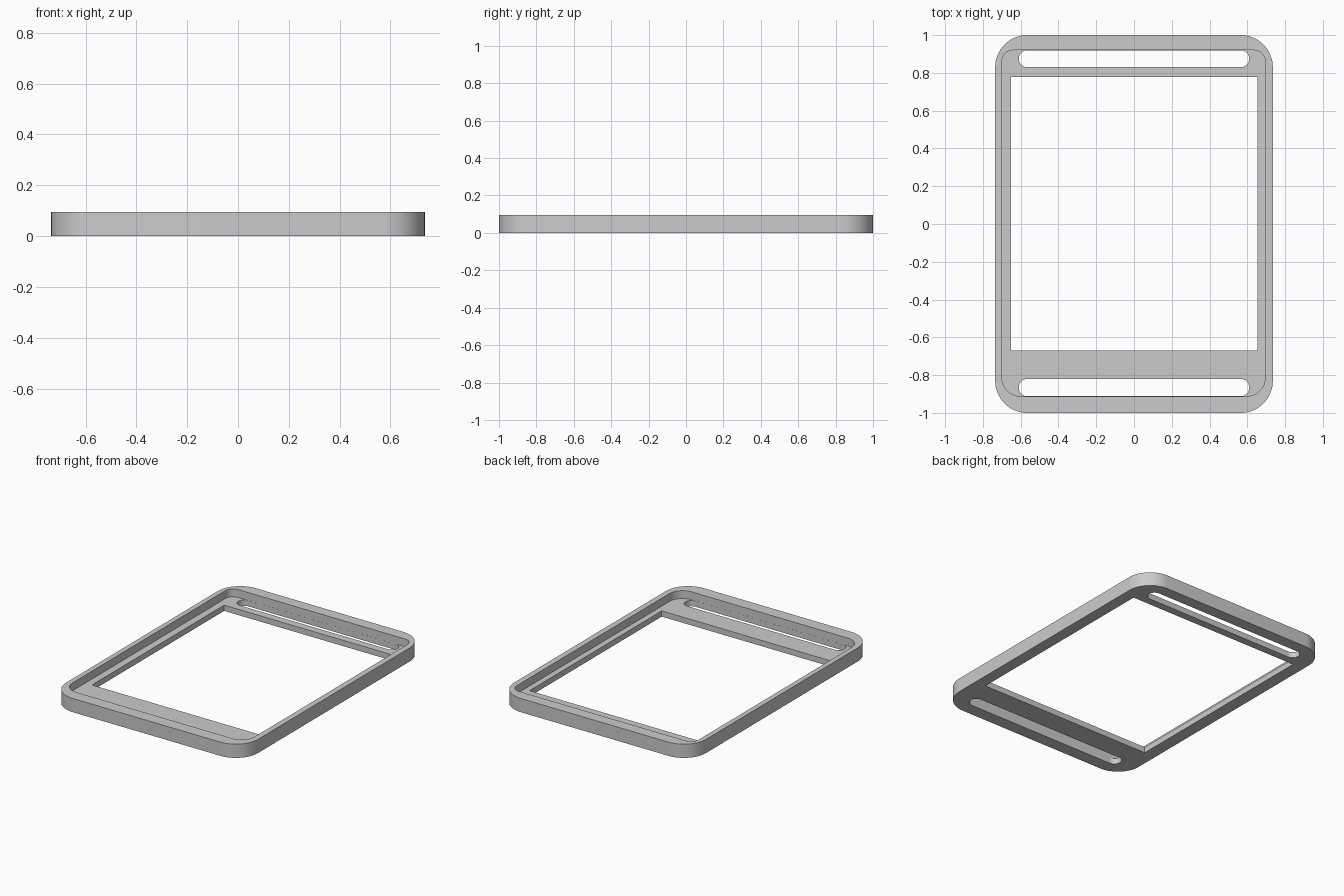
import bpy, bmesh, math

cube = bpy.data.objects.get("Cube")
if cube:
    bpy.data.objects.remove(cube, do_unlink=True)

HEIGHT = 0.095
FLOOR = 0.04

grey = bpy.data.materials.new("plain grey")
grey.use_nodes = True
colour = (0.6, 0.6, 0.6, 1)
grey.diffuse_color = colour
grey.node_tree.nodes["Principled BSDF"].inputs["Base Color"].default_value = colour


def rounded_outline(x0, x1, y0, y1, r_front, r_back, steps=16):
    """Anticlockwise rectangle with separate front and back corner radii."""
    corners = [(x1, y0, -1, 1, r_front, -90), (x1, y1, -1, -1, r_back, 0),
               (x0, y1, 1, -1, r_back, 90), (x0, y0, 1, 1, r_front, 180)]
    points = []
    for x, y, sx, sy, r, start in corners:
        if r == 0:
            points.append((x, y))
            continue
        for i in range(steps + 1):
            a = math.radians(start + 90 * i / steps)
            points.append((x + sx * r + r * math.cos(a), y + sy * r + r * math.sin(a)))
    return points


def prism(name, outline, z0, z1):
    bm = bmesh.new()
    base = bm.faces.new([bm.verts.new((x, y, z0)) for x, y in outline])
    top = bmesh.ops.extrude_face_region(bm, geom=[base])["geom"]
    bmesh.ops.translate(bm, vec=(0, 0, z1 - z0),
                        verts=[v for v in top if isinstance(v, bmesh.types.BMVert)])
    bmesh.ops.remove_doubles(bm, verts=bm.verts, dist=1e-5)
    bmesh.ops.recalc_face_normals(bm, faces=bm.faces)
    mesh = bpy.data.meshes.new(name)
    bm.to_mesh(mesh)
    bm.free()
    mesh.materials.append(grey)
    obj = bpy.data.objects.new(name, mesh)
    bpy.context.collection.objects.link(obj)
    return obj


# Solid rounded tray body
frame = prism("frame", rounded_outline(-0.735, 0.735, -1, 1, 0.17, 0.17), 0, HEIGHT)

# Recess above the floor, window opening and the two long strap slots
cutters = [
    prism("recess_cutter", rounded_outline(-0.7, 0.695, -0.912, 0.92, 0.1, 0.06), FLOOR, 0.2),
    prism("window_cutter", rounded_outline(-0.65, 0.655, -0.67, 0.777, 0, 0), -0.1, 0.2),
    prism("back_slot_cutter", rounded_outline(-0.61, 0.61, 0.83, 0.9195, 0.0445, 0.0445), -0.1, 0.07),
    prism("front_slot_cutter", rounded_outline(-0.61, 0.61, -0.9115, -0.82, 0.0455, 0.0455), -0.1, 0.07),
]
bpy.context.view_layer.objects.active = frame
for cutter in cutters:
    cutter.hide_render = True
    cut = frame.modifiers.new(cutter.name, "BOOLEAN")
    cut.operation = "DIFFERENCE"
    cut.solver = "EXACT"
    cut.object = cutter
    bpy.ops.object.modifier_apply(modifier=cut.name)
    bpy.data.objects.remove(cutter, do_unlink=True)

# Smooth corners, sharp edges
bpy.ops.object.select_all(action="DESELECT")
frame.select_set(True)
bpy.ops.object.shade_smooth_by_angle(angle=math.radians(30))
